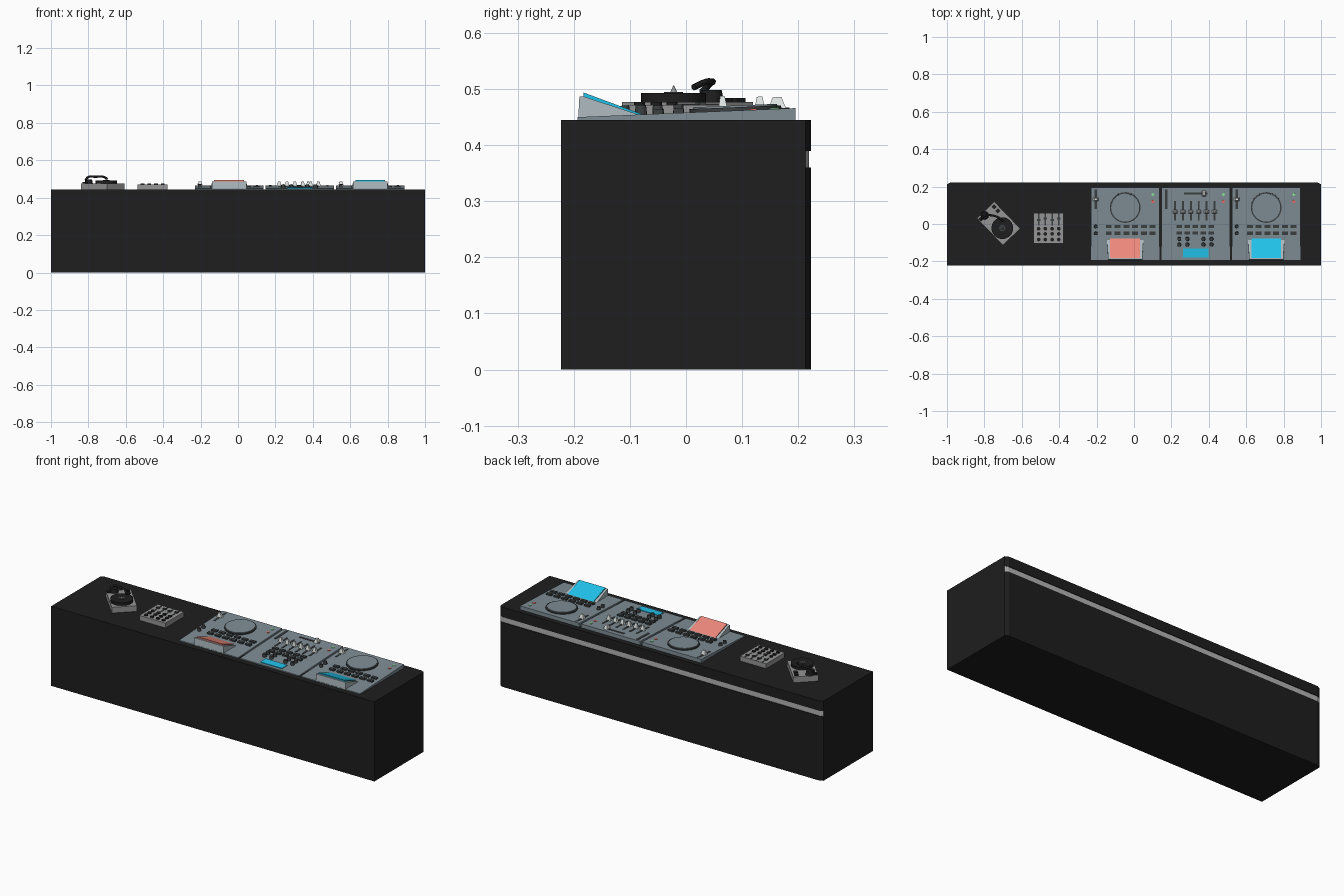
import bpy, bmesh, math
from mathutils import Matrix, Vector

if "Cube" in bpy.data.objects:
    bpy.data.objects.remove(bpy.data.objects["Cube"])

TOP = 0.445                       # desk top height
TILT = math.atan(0.016 / 0.388)   # slope of the console faces


def mat(name, r, g, b):
    m = bpy.data.materials.new(name)
    m.diffuse_color = (r, g, b, 1)
    m.use_nodes = True
    m.node_tree.nodes["Principled BSDF"].inputs["Base Color"].default_value = m.diffuse_color
    return m


BLACK = mat("black", 0.013, 0.013, 0.013)
DARK = mat("dark_grey", 0.045, 0.05, 0.052)
PANEL = mat("panel_blue_grey", 0.21, 0.27, 0.30)
CHEEK = mat("pale_blue_grey", 0.42, 0.49, 0.52)
GREY = mat("mid_grey", 0.30, 0.30, 0.30)
STRIP = mat("light_strip", 0.45, 0.45, 0.45)
CAP = mat("pale_cap", 0.75, 0.80, 0.78)
BLUE = mat("blue", 0.015, 0.54, 0.82)
SALMON = mat("salmon", 0.86, 0.25, 0.20)
GREEN = mat("green", 0.25, 0.75, 0.3)
RED = mat("red", 0.85, 0.15, 0.12)


def finish(name, bm, *mats, smooth=False):
    bmesh.ops.recalc_face_normals(bm, faces=bm.faces)
    me = bpy.data.meshes.new(name)
    bm.to_mesh(me)
    bm.free()
    ob = bpy.data.objects.new(name, me)
    bpy.context.collection.objects.link(ob)
    for m in mats:
        me.materials.append(m)
    if smooth:
        bpy.ops.object.select_all(action='DESELECT')
        ob.select_set(True)
        bpy.context.view_layer.objects.active = ob
        bpy.ops.object.shade_smooth_by_angle(angle=math.radians(35))
    return ob


def surf(y):
    """Height of the sloped console face."""
    return 0.45 + (y + 0.193) / 0.388 * 0.016


def group(name, material, spots, size, kind="box", z=None, taper=1.0, sides=12,
          tilt=TILT, spin=0, smooth=False):
    """Repeat one control shape at (x, y) spots, resting on the face."""
    bm = bmesh.new()
    for x, y in spots:
        base = surf(y) - 0.001 if z is None else z
        m = (Matrix.Translation((x, y, base)) @ Matrix.Rotation(spin, 4, 'Z')
             @ Matrix.Rotation(tilt, 4, 'X') @ Matrix.Diagonal((*size, 1))
             @ Matrix.Translation((0, 0, 0.5)))
        if kind == "box":
            r = math.sqrt(0.5)
            bmesh.ops.create_cone(bm, cap_ends=True, segments=4, radius1=r, radius2=r * taper,
                                  depth=1, matrix=m @ Matrix.Rotation(math.pi / 4, 4, 'Z'))
        else:
            bmesh.ops.create_cone(bm, cap_ends=True, segments=sides, radius1=0.5,
                                  radius2=0.5 * taper, depth=1, matrix=m)
    return finish(name, bm, material, smooth=smooth)


def prism(name, material, profile, x0, x1, narrow=1.0):
    """Extrude a (y, z) profile along x; narrow pinches the front end."""
    bm = bmesh.new()
    c = (x0 + x1) / 2
    f = bm.faces.new([bm.verts.new((x0, y, z)) for y, z in profile])
    ext = bmesh.ops.extrude_face_region(bm, geom=[f])["geom"]
    for v in ext:
        if isinstance(v, bmesh.types.BMVert):
            v.co.x = x1
    for v in bm.verts:
        if v.co.y < -0.15:
            v.co.x = c + (v.co.x - c) * narrow
    return finish(name, bm, material)


def desk():
    """Booth box with chamfered back corners and a recessed light strip."""
    bm = bmesh.new()
    rings = []
    for z, back in ((0, .223), (.36, .223), (.36, .219), (.39, .219), (.39, .223), (TOP, .223)):
        pts = [(-1, -.223), (1, -.223), (1, .213), (.98, back), (-.98, back), (-1, .213)]
        rings.append([bm.verts.new((x, y, z)) for x, y in pts])
    for k, (a, b) in enumerate(zip(rings, rings[1:])):
        for i in range(6):
            j = (i + 1) % 6
            if k in (1, 3) and i in (0, 1, 5):
                continue
            f = bm.faces.new((a[i], a[j], b[j], b[i]))
            if k == 2 and i in (2, 3, 4):
                f.material_index = 1
    bm.faces.new(rings[0])
    bm.faces.new(rings[-1])
    bmesh.ops.remove_doubles(bm, verts=bm.verts, dist=1e-5)
    finish("booth_desk", bm, BLACK, STRIP)


def console_body(name, c):
    prism(name + "_body", PANEL, [(-.193, TOP), (.195, TOP), (.195, .466), (-.193, .45)],
          c - .183, c + .183)
    group(name + "_green_light", GREEN, [(c + .148, .158)], (.016, .016, .003), "round")
    group(name + "_red_light", RED, [(c + .148, .12)], (.016, .016, .003), "round")


def player(name, c, screen):
    console_body(name, c)
    # jog wheel: dark rim with a lighter plate
    group(name + "_jog_rim", DARK, [(c, .088)], (.164, .164, .007), "round", sides=32, smooth=True)
    group(name + "_jog_plate", PANEL, [(c, .088)], (.15, .15, .010), "round", sides=32, smooth=True)
    # pitch slider
    group(name + "_pitch_slot", DARK, [(c - .157, .132)], (.012, .105, .002))
    group(name + "_pitch_cap", CAP, [(c - .157, .132)], (.03, .02, .024), taper=.5)
    # button rows and knobs
    cols = [-.088 + .047 * i for i in range(6)]
    group(name + "_buttons", DARK, [(c + x, y) for x in cols for y in (-.013, -.05)],
          (.032, .018, .009))
    group(name + "_knobs", DARK, [(c - .157, y) for y in (-.013, -.05)],
          (.02, .02, .016), "round", taper=.85)
    # raised tilted screen
    prism(name + "_screen_housing", CHEEK,
          [(-.192, .449), (-.190, .487), (-.183, .487), (-.083, .454)], c - .098, c + .098, .93)
    prism(name + "_screen", screen, [(-.183, .480), (-.183, .494), (-.078, .455), (-.085, .453)],
          c - .08, c + .08)


def mixer(name, c):
    console_body(name, c)
    group(name + "_level_slot", DARK, [(c - .157, .132)], (.014, .105, .003))
    group(name + "_cross_slot", DARK, [(c, .163)], (.125, .012, .003))
    group(name + "_cross_cap", CAP, [(c + .045, .163)], (.022, .032, .022), taper=.5)
    faders = [c - .11 + .042 * i for i in range(6)]
    group(name + "_fader_slots", DARK, [(x, .07) for x in faders], (.010, .105, .003))
    group(name + "_fader_caps", CAP, [(x, .066) for x in faders], (.026, .018, .028), taper=.45)
    cols = [c - .088 + .043 * i for i in range(5)]
    group(name + "_buttons", DARK, [(x, y) for x in cols for y in (-.013, -.048)],
          (.03, .018, .009))
    group(name + "_knobs", DARK, [(x, y) for x in (cols[0], cols[1], cols[3], cols[4])
                                  for y in (-.08, -.11)], (.022, .022, .018), "round", taper=.85)
    group(name + "_screen", BLUE, [(c, -.155)], (.135, .046, .005))


def small_mixer():
    cx, cy, z = -.457, -.022, .472
    group("small_mixer_body", GREY, [(cx, cy)], (.162, .164, z - TOP), z=TOP, tilt=0)
    cols = [cx - .053 + .036 * i for i in range(4)]
    group("small_mixer_slots", DARK, [(x, .025) for x in cols], (.008, .065, .002),
          z=z - .001, tilt=0)
    group("small_mixer_fader_caps", DARK, [(x, .022 + .008 * (i % 2)) for i, x in enumerate(cols)],
          (.018, .011, .006), z=z - .001, tilt=0)
    group("small_mixer_knobs", BLACK, [(x, y) for x in cols for y in (-.025, -.053, -.083)],
          (.02, .02, .006), "round", z=z - .001, tilt=0)


def turntable():
    spin = math.radians(-46)
    group("turntable_base", GREY, [(-.724, .003)], (.2, .129, .032), z=TOP, tilt=0, spin=spin)
    disc = (-.704, -.022)
    group("turntable_platter", BLACK, [disc], (.116, .116, .017), "round", z=.476, tilt=0,
          sides=32, smooth=True)
    group("turntable_label", DARK, [disc], (.034, .034, .002), "round", z=.4925, tilt=0, sides=20)
    group("turntable_spindle", GREY, [disc], (.014, .014, .013), "round", z=.493, taper=.1, tilt=0)
    group("turntable_buttons", BLACK, [(-.748, .092), (-.728, .07), (-.818, .026)],
          (.02, .02, .008), z=.476, tilt=0, spin=spin)
    group("tonearm_mount", BLACK, [(-.798, .046)], (.044, .044, .022), "round", z=.476,
          taper=.8, tilt=0, sides=16)
    # curved tonearm tube
    cu = bpy.data.curves.new("tonearm", 'CURVE')
    cu.dimensions = '3D'
    cu.bevel_depth, cu.bevel_resolution, cu.resolution_u = .006, 1, 4
    cu.use_fill_caps = True
    pts = [(-.815, .028, .494), (-.80, .044, .511), (-.76, .046, .512),
           (-.725, .035, .513), (-.70, .014, .503)]
    s = cu.splines.new('BEZIER')
    s.bezier_points.add(len(pts) - 1)
    for p, co in zip(s.bezier_points, pts):
        p.co = co
        p.handle_left_type = p.handle_right_type = 'AUTO'
    cu.materials.append(BLACK)
    bpy.context.collection.objects.link(bpy.data.objects.new("tonearm", cu))


desk()
player("left_player", -.047, SALMON)
mixer("centre_mixer", .330)
player("right_player", .707, BLUE)
small_mixer()
turntable()
